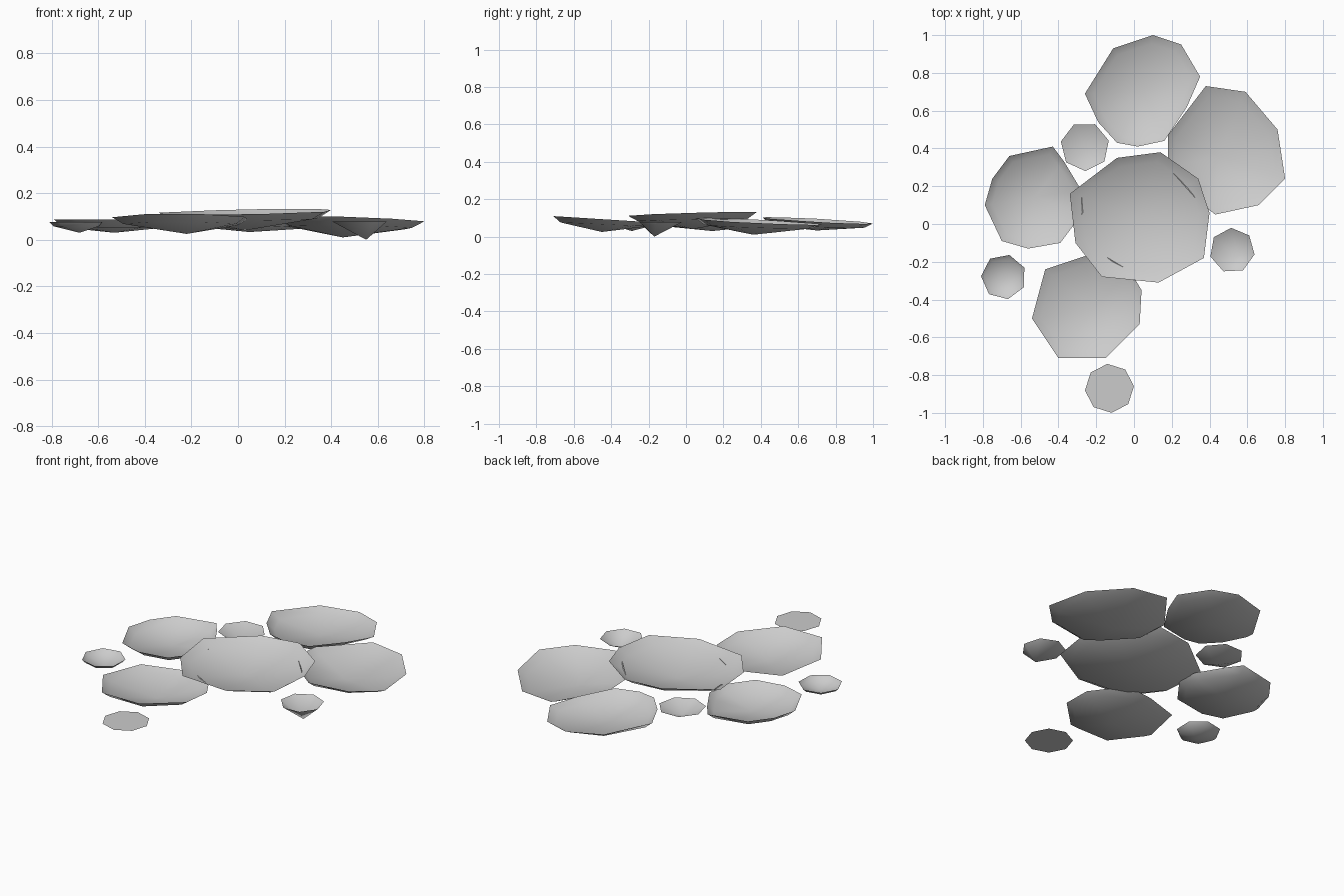
import bpy, bmesh, math

if "Cube" in bpy.data.objects:
    bpy.data.objects.remove(bpy.data.objects["Cube"])

grey = bpy.data.materials.new("pale_grey")
grey.use_nodes = True
colour = (0.6, 0.6, 0.6, 1)
grey.diffuse_color = colour
grey.node_tree.nodes["Principled BSDF"].inputs["Base Color"].default_value = colour


def shallow_bowl(name, outline, apex, rim, shoulder=None):
    """Thin dished sheet: rim = (height at origin, x slope, y slope),
    shoulder = share of the depth reached just inside the rim."""
    bm = bmesh.new()
    base, slope_x, slope_y = rim
    outer = [bm.verts.new((x, y, base + slope_x * x + slope_y * y)) for x, y in outline]
    centre = bm.verts.new(apex)
    count = len(outer)
    inner = outer
    if shoulder is not None:
        inner = []
        for v in outer:
            p = v.co.lerp(centre.co, 0.15)
            p.z = v.co.z + (centre.co.z - v.co.z) * shoulder
            inner.append(bm.verts.new(p))
    for i in range(count):
        j = (i + 1) % count
        if inner is not outer:
            bm.faces.new((outer[i], outer[j], inner[j], inner[i]))
        bm.faces.new((inner[i], inner[j], centre))
    bm.normal_update()
    for f in bm.faces:
        f.smooth = True
        if f.normal.z < 0:
            f.normal_flip()
    mesh = bpy.data.meshes.new(name)
    bm.to_mesh(mesh)
    bm.free()
    mesh.materials.append(grey)
    obj = bpy.data.objects.new(name, mesh)
    bpy.context.collection.objects.link(obj)
    return obj


def ring(x, y, radius, sides, start):
    """Regular outline for the small pieces."""
    angles = [math.radians(start) + math.tau * i / sides for i in range(sides)]
    return [(x + radius * math.cos(a), y + radius * math.sin(a)) for a in angles]


# Large dished pads
shallow_bowl("centre_pad",
             [(.14, .38), (.34, .24), (.4, .06), (.37, -.18), (.13, -.31),
              (-.17, -.28), (-.31, -.1), (-.34, .16), (-.09, .35)],
             apex=(.03, .04, .04), rim=(.118, .02, .03), shoulder=.4)

shallow_bowl("back_pad",
             [(.1, 1), (.25, .95), (.35, .78), (.28, .62), (.16, .44), (.02, .41),
              (-.09, .43), (-.19, .54), (-.26, .69), (-.11, .93)],
             apex=(.05, .7, .033), rim=(.123, -.03, -.05), shoulder=.6)

shallow_bowl("left_back_pad",
             [(.38, .73), (.59, .7), (.76, .5), (.8, .24), (.66, .1),
              (.43, .05), (.34, .12), (.18, .3), (.18, .47)],
             apex=(.45, .36, .01), rim=(.115, -.03, -.05), shoulder=.4)

shallow_bowl("right_pad",
             [(-.43, .41), (-.66, .36), (-.75, .24), (-.79, .1), (-.7, -.09),
              (-.56, -.13), (-.39, -.1), (-.27, .06), (-.28, .18), (-.37, .33)],
             apex=(-.53, .14, .03), rim=(.087, 0, 0), shoulder=.6)

shallow_bowl("front_pad",
             [(-.4, -.71), (-.15, -.71), (.03, -.53), (.04, -.35), (-.02, -.25),
              (-.17, -.16), (-.26, -.17), (-.47, -.24), (-.54, -.5)],
             apex=(-.22, -.45, .025), rim=(.065, 0, -.063), shoulder=.4)

# Small pieces
shallow_bowl("left_small_pad", ring(.52, -.14, .12, 7, -10),
             apex=(.55, -.17, 0), rim=(.078, 0, 0))
shallow_bowl("back_small_pad", ring(-.26, .41, .13, 7, 14),
             apex=(-.25, .39, .03), rim=(.085, 0, 0))
shallow_bowl("right_small_pad", ring(-.69, -.28, .12, 7, 24),
             apex=(-.68, -.29, .03), rim=(.076, 0, 0), shoulder=.4)
shallow_bowl("front_small_disc", ring(-.13, -.87, .13, 8, 5),
             apex=(-.13, -.87, .073), rim=(.073, 0, 0))
